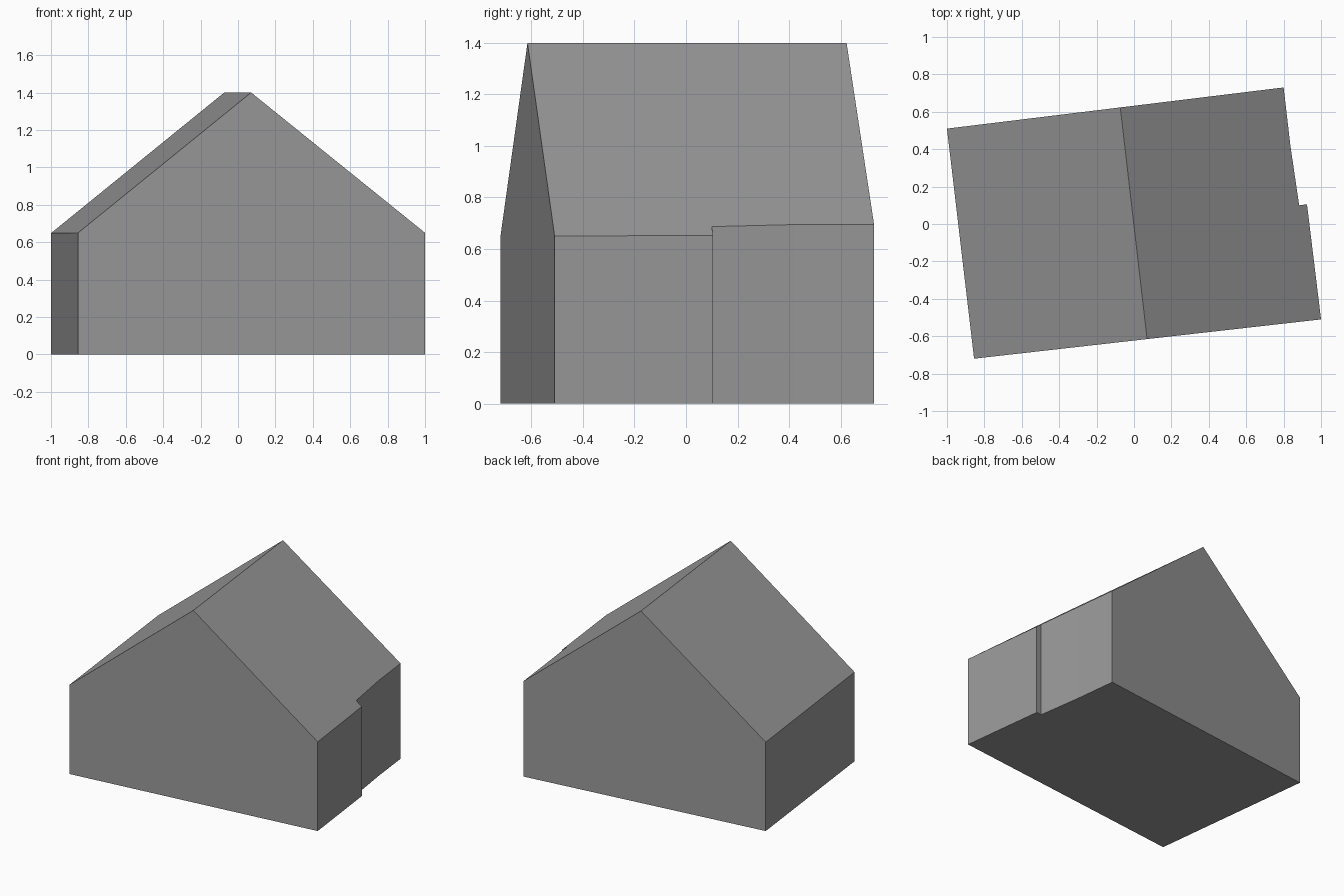
import bpy, bmesh
from mathutils import Vector

cube = bpy.data.objects.get("Cube")
if cube:
    bpy.data.objects.remove(cube, do_unlink=True)

# Plain grey for the whole building
grey = bpy.data.materials.new("plain_grey")
grey.use_nodes = True
color = (0.32, 0.32, 0.32, 1)
grey.diffuse_color = color
grey.node_tree.nodes["Principled BSDF"].inputs["Base Color"].default_value = color

# Footprint, counter-clockwise, with the shallow step in the long left wall
footprint = [(-0.855, -0.72), (1, -0.51), (0.925, 0.105), (0.883, 0.10),
             (0.836, 0.42), (0.80, 0.73), (-1, 0.51)]
ridge_front = Vector((0.07, -0.615, 1.4))
ridge_back = Vector((-0.073, 0.62, 1.4))
eaves = [Vector((1, -0.51, 0.65)), Vector((-0.855, -0.72, 0.65))]

# Walls: footprint raised above the ridge
bm = bmesh.new()
base = bm.faces.new([bm.verts.new((x, y, 0)) for x, y in footprint])
raised = bmesh.ops.extrude_face_region(bm, geom=[base], use_keep_orig=True)
tops = [v for v in raised["geom"] if isinstance(v, bmesh.types.BMVert)]
bmesh.ops.translate(bm, verts=tops, vec=(0, 0, 1.6))

# Roof: trim the walls with one plane per slope and close each cut
for eave in eaves:
    normal = (ridge_back - ridge_front).cross(eave - ridge_front).normalized()
    if normal.z < 0:
        normal.negate()
    cut = bmesh.ops.bisect_plane(
        bm, geom=bm.verts[:] + bm.edges[:] + bm.faces[:], dist=1e-5,
        plane_co=ridge_front, plane_no=normal, clear_outer=True)
    rim = [e for e in cut["geom_cut"] if isinstance(e, bmesh.types.BMEdge)]
    bmesh.ops.holes_fill(bm, edges=rim, sides=0)

bmesh.ops.recalc_face_normals(bm, faces=bm.faces[:])
mesh = bpy.data.meshes.new("gabled_building")
bm.to_mesh(mesh)
bm.free()
mesh.materials.append(grey)
building = bpy.data.objects.new("gabled_building", mesh)
bpy.context.collection.objects.link(building)
